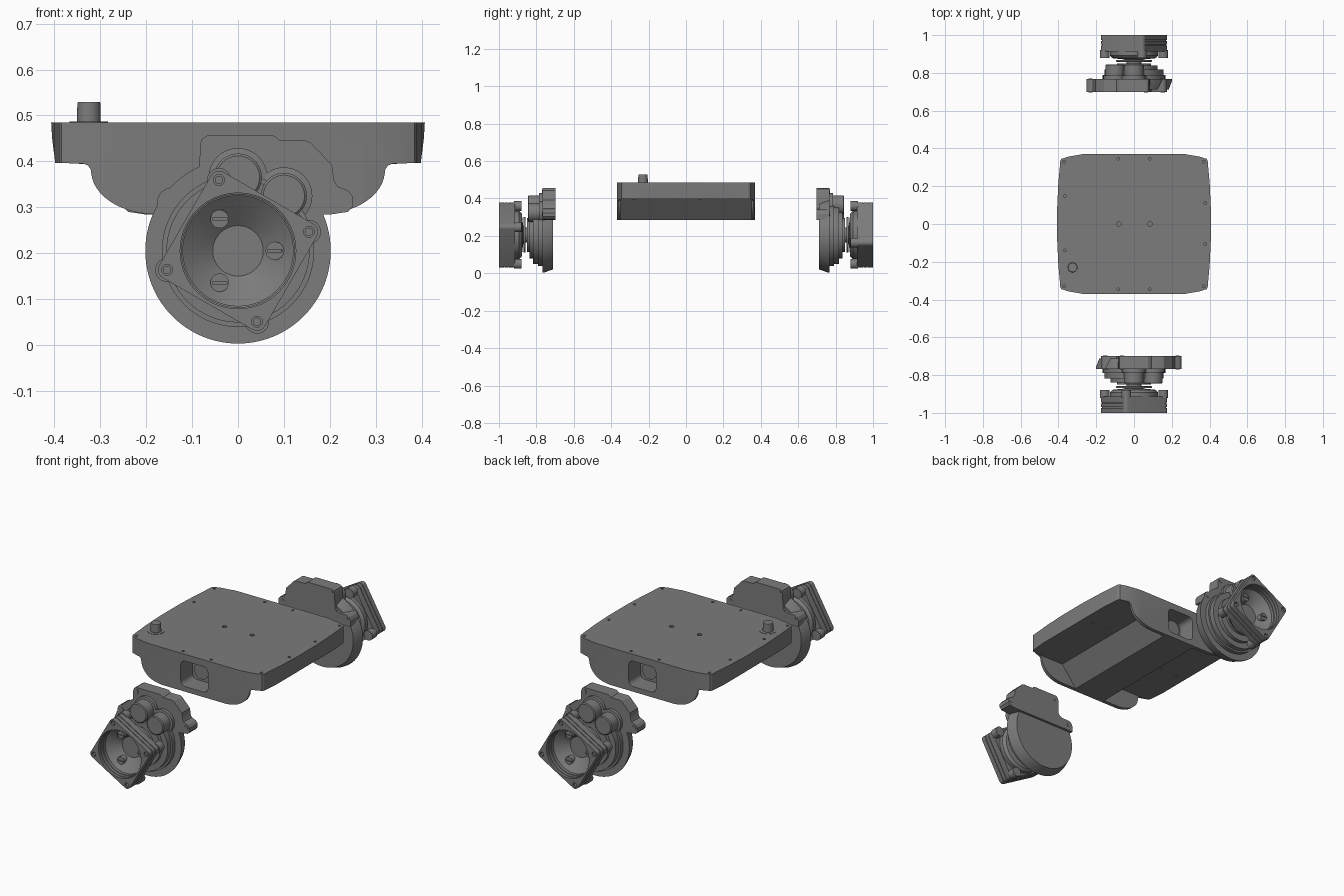
import bpy, bmesh
from math import sin, cos, pi, radians

if "Cube" in bpy.data.objects:
    bpy.data.objects.remove(bpy.data.objects["Cube"])

AX = 0.205  # height of the wheel axis
grey = bpy.data.materials.new('dark_grey')
grey.diffuse_color = (.2, .2, .2, 1)
grey.use_nodes = True
grey.node_tree.nodes["Principled BSDF"].inputs["Base Color"].default_value = grey.diffuse_color


def finish(name, bm):
    bmesh.ops.recalc_face_normals(bm, faces=bm.faces)
    me = bpy.data.meshes.new(name)
    bm.to_mesh(me)
    bm.free()
    me.materials.append(grey)
    me.shade_smooth()
    me.set_sharp_from_angle(angle=radians(22))
    ob = bpy.data.objects.new(name, me)
    bpy.context.collection.objects.link(ob)
    return ob


def prism(name, pts, lo, hi, axis='y'):
    """Extrude a 2D outline along y (outline in xz) or z (outline in xy)."""
    put = (lambda p, d: (p[0], d, p[1])) if axis == 'y' else (lambda p, d: (p[0], p[1], d))
    bm = bmesh.new()
    a = [bm.verts.new(put(p, lo)) for p in pts]
    b = [bm.verts.new(put(p, hi)) for p in pts]
    bm.faces.new(a)
    bm.faces.new(b[::-1])
    for i in range(len(pts)):
        j = (i + 1) % len(pts)
        bm.faces.new((a[i], a[j], b[j], b[i]))
    return finish(name, bm)


def lathe(name, prof, cx=0, cz=AX, n=64, axis='y'):
    """Closed solid turned from (radius, distance) points."""
    bm = bmesh.new()
    rings = []
    for r, d in prof:
        ring = []
        for k in range(n):
            u, v = cx + r * cos(2 * pi * k / n), cz + r * sin(2 * pi * k / n)
            ring.append(bm.verts.new((u, d, v) if axis == 'y' else (u, v, d)))
        rings.append(ring)
    for p, q in zip(rings, rings[1:]):
        for k in range(n):
            m = (k + 1) % n
            bm.faces.new((p[k], p[m], q[m], q[k]))
    bm.faces.new(rings[0])
    bm.faces.new(rings[-1])
    return finish(name, bm)


def disc(name, r, lo, hi, cx, cz, axis='y', n=20):
    return lathe(name, [(r, lo), (r, hi)], cx, cz, n, axis)


def boolean(ob, cutter, op='DIFFERENCE'):
    m = ob.modifiers.new(op, 'BOOLEAN')
    m.operation, m.object, m.solver = op, cutter, 'EXACT'
    bpy.context.view_layer.objects.active = ob
    bpy.ops.object.modifier_apply(modifier=m.name)
    bpy.data.objects.remove(cutter)
    ob.data.shade_smooth()
    ob.data.set_sharp_from_angle(angle=radians(22))


def rounded(hx, hz, r, cx, cz, turn=0):
    """Rounded rectangle outline, turned by an angle."""
    pts = []
    for q, (sx, sz) in enumerate([(1, 1), (-1, 1), (-1, -1), (1, -1)]):
        for k in range(6):
            a = q * pi / 2 + k * pi / 10
            x, z = sx * (hx - r) + r * cos(a), sz * (hz - r) + r * sin(a)
            pts.append((cx + x * cos(turn) - z * sin(turn), cz + x * sin(turn) + z * cos(turn)))
    return pts


# Chassis: side-to-side profile intersected with the bowed plan outline
half = [(.407, .485), (.405, .45), (.398, .395), (.337, .395), (.327, .391), (.321, .383)]
half += [(.18 + .14 * cos(a), .38 - .095 * sin(a)) for a in [k * pi / 32 for k in range(1, 17)]]
chassis = prism('chassis', half + [(-x, z) for x, z in half[::-1]], -.5, .5)
q = [(.407, .08), (.401, .21), (.39, .335), (.384, .345), (.345, .357), (.27, .37)]
plan = q + [(-x, y) for x, y in q[::-1]]
plan += [(-x, -y) for x, y in plan]
boolean(chassis, prism('plan_cutter', plan, .2, .6, 'z'), 'INTERSECT')

# Underside: hollowed beside a sloped central tunnel, leaving thin end plates
for s in (-1, 1):
    pocket = [(s * .5, .396), (s * .185, .396), (s * .095, .286), (s * .095, .2), (s * .5, .2)]
    boolean(chassis, prism('pocket_cutter', pocket, -.35, .35))
    for x, y in [(.24, .07), (.337, .07), (.26, -.28)]:
        disc('shelf_screw', .009, .3945, .4, s * x, s * y, 'z', 12)

# Rounded windows in both ends, each with a shaft socket inside
for s in (-1, 1):
    lo, hi = sorted((s * .27, s * .4))
    boolean(chassis, prism('window_cutter', rounded(.08, .068, .025, 0, .38), lo, hi))
    lo, hi = sorted((s * .26, s * .31))
    disc('shaft_socket', .042, lo, hi, 0, .385, n=32)

# Deck screw holes and button
holes = [(sx * .37, sy * .33, .007) for sx in (-1, 1) for sy in (-1, 1)]
holes += [(sx * .083, sy * .345, .007) for sx in (-1, 1) for sy in (-1, 1)]
holes += [(-.365, .148, .007), (-.365, -.14, .007), (.378, .112, .007), (.378, -.105, .007)]
holes += [(-.08, 0, .012), (.085, 0, .012)]
for x, y, r in holes:
    boolean(chassis, disc('hole_cutter', r, .477, .5, x, y, 'z', 12))
lathe('deck_button', [(.042, .48), (.042, .4865), (.026, .4866), (.025, .527), (.024, .529)],
      -.325, -.23, 32, 'z')

# ---- Wheel drive unit (front one, then copied to the back) ----
unit = []
# Gear housing: round cover narrowing inwards, with a lobed mounting bracket
unit.append(lathe('gear_cover', [(.202, -.768), (.2, -.755), (.184, -.712)], n=96))
bracket = [(-.176, .285), (-.176, .318), (-.168, .333), (-.155, .341), (-.11, .342), (-.093, .348),
           (-.084, .362), (-.083, .435), (-.078, .45), (-.065, .457), (.075, .457), (.083, .453),
           (.092, .445), (.148, .445), (.158, .441), (.205, .392), (.209, .36), (.216, .346),
           (.24, .336), (.251, .322), (.251, .303), (.24, .29), (.2, .284)]
unit.append(prism('mounting_bracket', bracket, -.768, -.699))
for x, z in [(-.152, .318), (.23, .318), (-.063, .436)]:
    unit.append(disc('bracket_bolt', .011, -.771, -.697, x, z))

# Stepped gearbox and two gear barrels
unit.append(lathe('gearbox', [(.166, -.75), (.166, -.79), (.156, -.7901), (.156, -.817),
                              (.125, -.8171), (.125, -.838)]))
for x, z, r in [(0, .365, .052), (.1, .325, .05)]:
    unit.append(lathe('gear_barrel', [(r + .012, -.75), (r + .012, -.785), (r, -.787), (r, -.841),
                                      (r - .005, -.845)], x, z, 40))
unit.append(lathe('axle', [(.09, -.82), (.09, -.85), (.04, -.851), (.04, -.858), (.095, -.859),
                           (.095, -.868), (.05, -.869), (.05, -.875)]))

# Square wheel hub: stacked plates, round back and corner bosses
turn = radians(-30)
bowl = [(.126, -1.01), (.126, -.985), (.123, -.984), (.123, -.968), (.12, -.967), (.12, -.95),
        (.055, -.9)]
layers = [('hub_front_plate', .133, -1, -.974), ('hub_spacer', .129, -.975, -.969),
          ('hub_middle_plate', .133, -.97, -.95), ('hub_groove', .129, -.951, -.945),
          ('hub_back_plate', .133, -.946, -.913)]
parts = [prism(name, rounded(h, h, .02, 0, AX, turn), lo, hi) for name, h, lo, hi in layers]
parts.append(lathe('hub_back', [(.128, -.9131), (.128, -.892), (.115, -.878), (.06, -.872)]))
for ob in parts:
    boolean(ob, lathe('bowl_cutter', bowl))
    unit.append(ob)
corners = [(.16 * cos(a), AX + .16 * sin(a)) for a in [radians(15 + 90 * k) for k in range(4)]]
for x, z in corners:
    boolean(parts[0], disc('hole_cutter', .012, -1.01, -.985, x, z))
    unit.append(disc('corner_screw', .009, -.994, -.98, x, z))
    unit.append(disc('corner_boss', .026, -.92, -.88, x, z, n=24))
for k in range(3):
    a = radians(120 * k)
    x, z = .08 * cos(a), AX + .08 * sin(a)
    screw = disc('hub_screw', .02, -.936, -.89, x, z, n=24)
    boolean(screw, prism('slot_cutter', rounded(.016, .003, .001, x, z), -.95, -.931))
    unit.append(screw)

# Rear unit is the front unit turned half a circle
for ob in unit:
    c = ob.copy()
    c.name = 'rear_' + ob.name
    c.rotation_euler.z = pi
    bpy.context.collection.objects.link(c)
    ob.name = 'front_' + ob.name
